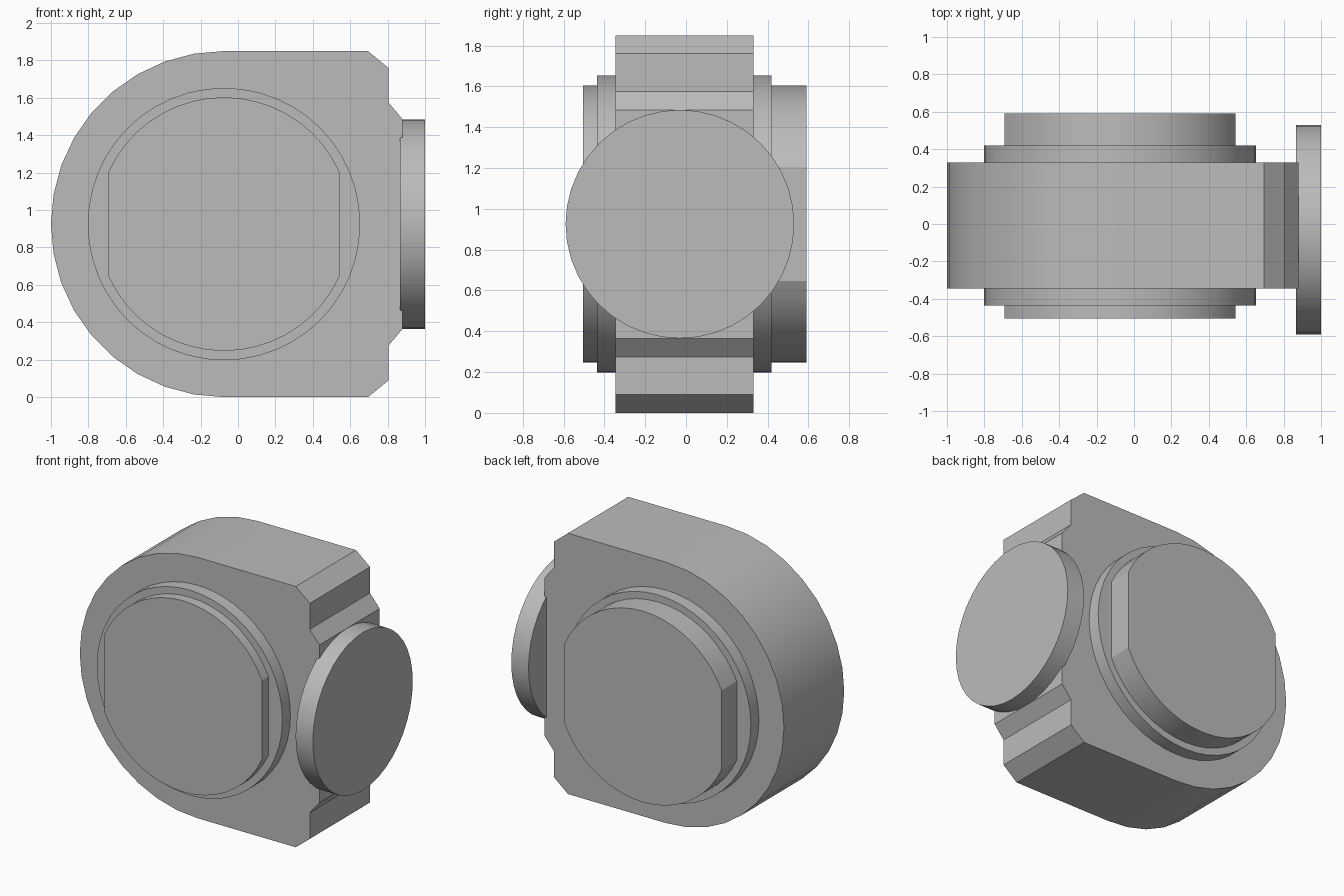
import bpy
import bmesh
from math import cos, sin, acos, pi, radians
from mathutils import Vector

if "Cube" in bpy.data.objects:
    bpy.data.objects.remove(bpy.data.objects["Cube"])

grey = bpy.data.materials.new("plain_grey")
grey.use_nodes = True
grey.diffuse_color = (0.5, 0.5, 0.5, 1)
grey.node_tree.nodes["Principled BSDF"].inputs["Base Color"].default_value = (0.5, 0.5, 0.5, 1)

CX, CZ = -0.075, 0.925  # shared axis of body, collar and boss


def arc(cu, cv, r, start, end, steps):
    """Points along an arc, both ends included."""
    angles = [start + (end - start) * i / steps for i in range(steps + 1)]
    return [(cu + r * cos(a), cv + r * sin(a)) for a in angles]


def extrude(name, outline, axis, low, high):
    """Solid prism from an outline, extruded along x or y."""
    def place(p, d):
        return Vector((d, *p)) if axis == "x" else Vector((p[0], d, p[1]))
    bm = bmesh.new()
    face = bm.faces.new([bm.verts.new(place(p, low)) for p in outline])
    grown = bmesh.ops.extrude_face_region(bm, geom=[face], use_keep_orig=True)
    verts = [g for g in grown["geom"] if isinstance(g, bmesh.types.BMVert)]
    shift = Vector((high - low, 0, 0)) if axis == "x" else Vector((0, high - low, 0))
    bmesh.ops.translate(bm, verts=verts, vec=shift)
    bmesh.ops.recalc_face_normals(bm, faces=bm.faces)
    mesh = bpy.data.meshes.new(name)
    bm.to_mesh(mesh)
    bm.free()
    mesh.materials.append(grey)
    obj = bpy.data.objects.new(name, mesh)
    bpy.context.collection.objects.link(obj)
    bpy.ops.object.select_all(action="DESELECT")
    obj.select_set(True)
    bpy.context.view_layer.objects.active = obj
    bpy.ops.object.shade_smooth_by_angle(angle=radians(25))
    return obj


# Body: half-round left side, stepped and chamfered right side
upper = [(0.88, 0.56), (0.805, 0.65), (0.805, 0.835), (0.695, 0.925)]
right_side = [(x, CZ - h) for x, h in reversed(upper)] + [(x, CZ + h) for x, h in upper]
extrude("body", right_side + arc(CX, CZ, 0.925, pi / 2, 3 * pi / 2, 18), "y", -0.345, 0.33)

# Round collar passing through the body
extrude("collar", arc(CX, CZ, 0.728, 0, 2 * pi, 48)[:-1], "y", -0.435, 0.42)

# Boss with two flats, passing through the collar
R = 0.678
flat = acos(0.6175 / R)
boss = arc(CX, CZ, R, flat, pi - flat, 18) + arc(CX, CZ, R, pi + flat, 2 * pi - flat, 18)
extrude("boss", boss, "y", -0.505, 0.59)

# Side disc on the stepped face
extrude("side_disc", arc(-0.03, CZ, 0.56, 0, 2 * pi, 40)[:-1], "x", 0.865, 1.0)
